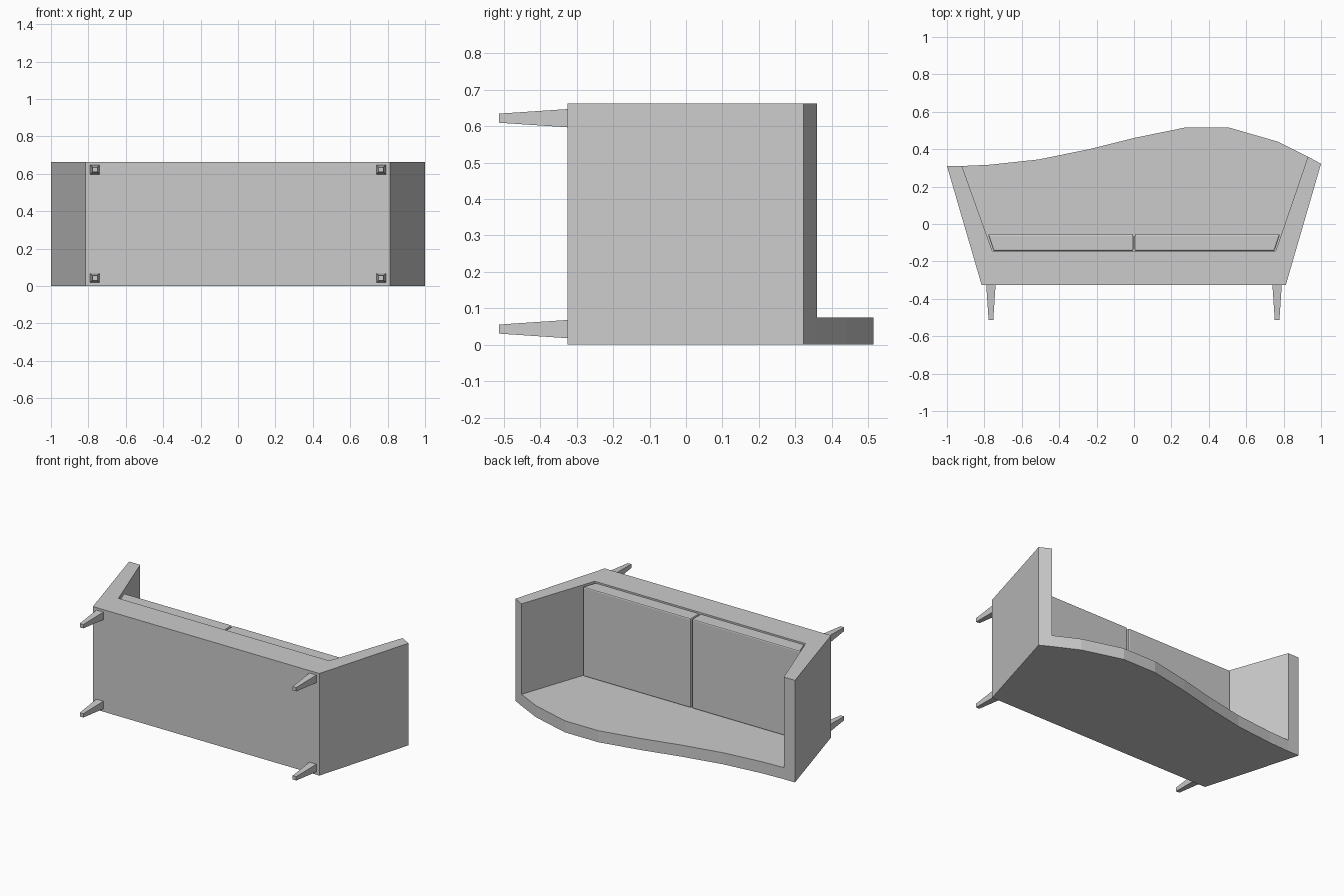
import bpy, bmesh

cube = bpy.data.objects.get("Cube")
if cube:
    bpy.data.objects.remove(cube, do_unlink=True)

grey = bpy.data.materials.new("grey_fabric")
GREY = (0.6, 0.6, 0.6, 1)
grey.use_nodes = True
grey.diffuse_color = GREY
grey.node_tree.nodes["Principled BSDF"].inputs["Base Color"].default_value = GREY


def add_object(name, bm):
    bmesh.ops.recalc_face_normals(bm, faces=bm.faces[:])
    mesh = bpy.data.meshes.new(name)
    bm.to_mesh(mesh)
    bm.free()
    mesh.materials.append(grey)
    obj = bpy.data.objects.new(name, mesh)
    bpy.context.collection.objects.link(obj)
    return obj


def extrude_outline(name, outline, z0, z1):
    """Extrude an xy outline from z0 up to z1."""
    bm = bmesh.new()
    face = bm.faces.new([bm.verts.new((x, y, z0)) for x, y in outline])
    new = bmesh.ops.extrude_face_region(bm, geom=[face])["geom"]
    bmesh.ops.translate(bm, vec=(0, 0, z1 - z0),
                        verts=[v for v in new if isinstance(v, bmesh.types.BMVert)])
    return add_object(name, bm)


BOTTOM, SEAT, CUSHION = -0.325, -0.145, -0.055
BACK, DEPTH = 0.075, 0.663

# Curved backrest, lying flat on the ground
extrude_outline("backrest", [
    (-0.815, BOTTOM), (0.812, BOTTOM), (1.0, 0.322), (0.93, 0.36),
    (0.77, 0.44), (0.51, 0.515), (0.27, 0.515), (0, 0.46), (-0.24, 0.40),
    (-0.51, 0.345), (-0.77, 0.317), (-0.92, 0.31), (-1.0, 0.31)], 0, BACK)

# Seat base and flared arms in one U-shaped frame
extrude_outline("seat_frame", [
    (-0.815, BOTTOM), (0.812, BOTTOM), (1.0, 0.322), (0.93, 0.36),
    (0.757, SEAT), (-0.757, SEAT), (-0.92, 0.31), (-1.0, 0.31)], BACK, DEPTH)

# Two seat cushions, set back slightly, with softened edges
for side, name in ((1, "left_cushion"), (-1, "right_cushion")):
    outline = [(0.004, SEAT), (0.75, SEAT), (0.781, CUSHION), (0.004, CUSHION)]
    cushion = extrude_outline(name, [(side * x, y) for x, y in outline],
                              BACK, DEPTH - 0.007)
    bevel = cushion.modifiers.new("soft_edges", "BEVEL")
    bevel.width = 0.008
    bevel.segments = 2

# Four square tapered legs
for x, side in ((0.765, "left"), (-0.765, "right")):
    for z, end in ((0.043, "back"), (0.622, "front")):
        bm = bmesh.new()
        rings = [[bm.verts.new((x + sx * h, y, z + sz * h))
                  for sx, sz in ((-1, -1), (1, -1), (1, 1), (-1, 1))]
                 for y, h in ((BOTTOM, 0.025), (-0.513, 0.0125))]
        for ring in rings:
            bm.faces.new(ring)
        for i in range(4):
            j = (i + 1) % 4
            bm.faces.new((rings[0][i], rings[0][j], rings[1][j], rings[1][i]))
        add_object(f"{end}_{side}_leg", bm)
